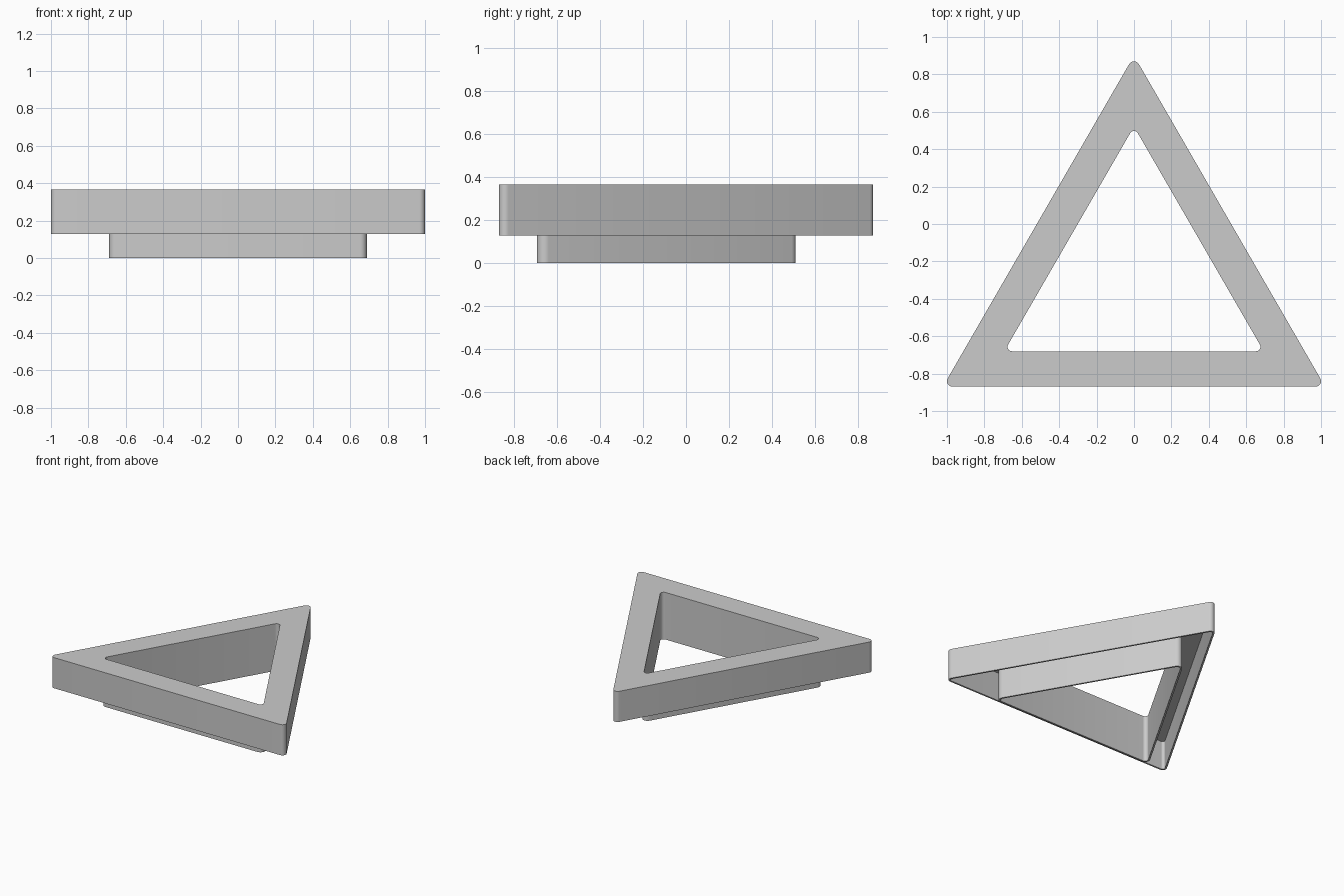
import bpy, bmesh
from math import cos, sin, pi, radians

cube = bpy.data.objects.get("Cube")
if cube:
    bpy.data.objects.remove(cube, do_unlink=True)

CENTRE_Y = -0.28   # centre shared by all triangles
WALL = 0.013       # sheet thickness
STEPS = 8          # segments per rounded corner
TOP, SKIRT_BOTTOM = 0.366, 0.128
OUTER, OUTER_R = 1.12, 0.03    # corner-centre distance and corner radius
HOLE, HOLE_R = 0.753, 0.024


def rounded_triangle(bm, dist, radius, z):
    """Loop of vertices around a triangle with round corners."""
    loop = []
    for k in range(3):
        mid = pi / 2 + k * 2 * pi / 3
        for i in range(STEPS + 1):
            a = mid + (i / STEPS - 0.5) * 2 * pi / 3
            loop.append(bm.verts.new((dist * cos(mid) + radius * cos(a),
                                      CENTRE_Y + dist * sin(mid) + radius * sin(a), z)))
    return loop


# Wall section: outer skirt, flat top, inner tube, then back along the hollow side
section = [
    (OUTER, OUTER_R, SKIRT_BOTTOM),
    (OUTER, OUTER_R, TOP),
    (HOLE, HOLE_R, TOP),
    (HOLE, HOLE_R, 0),
    (HOLE, HOLE_R + WALL, 0),
    (HOLE, HOLE_R + WALL, TOP - WALL),
    (OUTER, OUTER_R - WALL, TOP - WALL),
    (OUTER, OUTER_R - WALL, SKIRT_BOTTOM),
]

bm = bmesh.new()
loops = [rounded_triangle(bm, *s) for s in section]
for j, low in enumerate(loops):
    high = loops[(j + 1) % len(loops)]
    for i in range(len(low)):
        n = (i + 1) % len(low)
        bm.faces.new((low[i], low[n], high[n], high[i]))
bmesh.ops.recalc_face_normals(bm, faces=bm.faces[:])

mesh = bpy.data.meshes.new("triangular_bezel")
bm.to_mesh(mesh)
bm.free()
bezel = bpy.data.objects.new("triangular_bezel", mesh)
bpy.context.collection.objects.link(bezel)

# Plain grey material
grey = bpy.data.materials.new("light_grey")
grey.use_nodes = True
colour = (0.6, 0.6, 0.6, 1)
grey.diffuse_color = colour
for node in grey.node_tree.nodes:
    if node.type == 'BSDF_PRINCIPLED':
        node.inputs["Base Color"].default_value = colour
mesh.materials.append(grey)

# Smooth corners, crisp rims
bpy.ops.object.select_all(action='DESELECT')
bezel.select_set(True)
bpy.context.view_layer.objects.active = bezel
bpy.ops.object.shade_smooth_by_angle(angle=radians(30))
